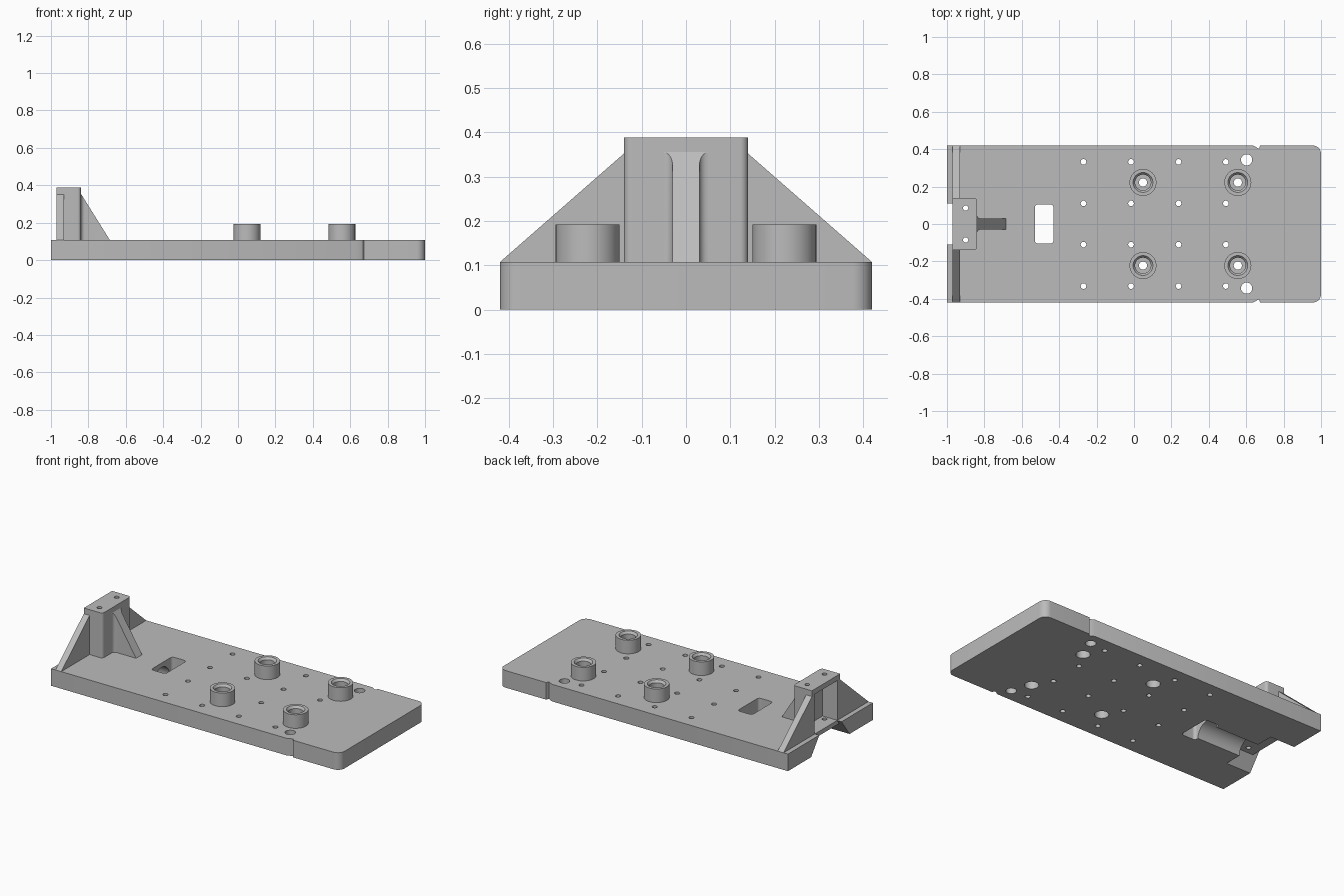
import bpy, bmesh, math
from math import sin, cos, pi

if "Cube" in bpy.data.objects:
    bpy.data.objects.remove(bpy.data.objects["Cube"])

grey = bpy.data.materials.new("plain_grey")
grey.use_nodes = True
COLOR = (0.5, 0.5, 0.5, 1)
grey.diffuse_color = COLOR
grey.node_tree.nodes["Principled BSDF"].inputs["Base Color"].default_value = COLOR

TOP = 0.107          # plate thickness
TOWER_TOP = 0.388


def prism(name, pts, axis, lo, hi):
    """Extrude a 2D outline along an axis."""
    place = {"x": lambda a, b, h: (h, a, b),
             "y": lambda a, b, h: (a, h, b),
             "z": lambda a, b, h: (a, b, h)}[axis]
    bm = bmesh.new()
    face = bm.faces.new([bm.verts.new(place(a, b, lo)) for a, b in pts])
    out = bmesh.ops.extrude_face_region(bm, geom=[face])
    step = place(0, 0, hi - lo)
    bmesh.ops.translate(bm, vec=step, verts=[v for v in out["geom"] if isinstance(v, bmesh.types.BMVert)])
    bmesh.ops.recalc_face_normals(bm, faces=bm.faces)
    mesh = bpy.data.meshes.new(name)
    bm.to_mesh(mesh)
    bm.free()
    mesh.materials.append(grey)
    ob = bpy.data.objects.new(name, mesh)
    bpy.context.collection.objects.link(ob)
    return ob


def arc(cx, cy, r, a0, a1, n=8):
    return [(cx + r * cos(a0 + (a1 - a0) * i / n), cy + r * sin(a0 + (a1 - a0) * i / n)) for i in range(n + 1)]


def circle(cx, cy, r, n=32):
    return arc(cx, cy, r, 0, 2 * pi, n)[:-1]


def rect(x0, x1, y0, y1):
    return [(x0, y0), (x1, y0), (x1, y1), (x0, y1)]


def cut(ob, cutter):
    mod = ob.modifiers.new("cut", "BOOLEAN")
    mod.operation, mod.solver, mod.object = "DIFFERENCE", "EXACT", cutter
    bpy.context.view_layer.objects.active = ob
    bpy.ops.object.modifier_apply(modifier=mod.name)
    bpy.data.objects.remove(cutter)


def smooth(ob):
    bpy.ops.object.select_all(action="DESELECT")
    ob.select_set(True)
    bpy.context.view_layer.objects.active = ob
    bpy.ops.object.shade_smooth_by_angle(angle=math.radians(30))


# Base plate outline: rounded far corners and small edge nicks
half = [(1, 0)] + arc(0.955, 0.375, 0.045, 0, pi / 2) + [(0.675, 0.42), (0.668, 0.403), (0.635, 0.42), (-1, 0.42)]
outline = half[1:] + [(x, -y) for x, y in reversed(half[1:])]
plate = prism("base_plate", outline, "z", 0, TOP)

# Dovetail mouth at the end, leaving a thin floor under the tower
slope = 0.08 / TOP


def dovetail(z):
    w0, w1 = 0.19 + slope * 0.02, 0.19 - slope * z
    return [(-w0, -0.02), (w0, -0.02), (w1, z), (-w1, z)]


cut(plate, prism("mouth_cutter", dovetail(0.13), "x", -1.1, -0.97))
cut(plate, prism("pocket_cutter", dovetail(0.08), "x", -0.99, -0.83))

# Rounded window and the round channel leading from it on the underside
r = 0.018
window = (arc(-0.43 - r, 0.105 - r, r, 0, pi / 2) + arc(-0.53 + r, 0.105 - r, r, pi / 2, pi)
          + arc(-0.53 + r, -0.105 + r, r, pi, 1.5 * pi) + arc(-0.43 - r, -0.105 + r, r, 1.5 * pi, 2 * pi))
cut(plate, prism("window_cutter", window, "z", -0.1, 0.2))
channel = [(0.08, -0.05)] + arc(0, 0, 0.08, 0, pi, 24) + [(-0.08, -0.05)]
cut(plate, prism("channel_cutter", channel, "x", -0.86, -0.48))

# Hole pattern in the plate
BOSSES = [(x, y) for x in (0.048, 0.555) for y in (-0.222, 0.222)]
holes = [(x, y, 0.015) for x in (-0.27, -0.016, 0.238, 0.491) for y in (-0.332, -0.11, 0.11, 0.332)]
holes += [(0.602, y, 0.03) for y in (-0.343, 0.343)]
holes += [(x, y, 0.022) for x, y in BOSSES]
holes += [(-0.9, y, 0.014) for y in (-0.085, 0.085)]
for x, y, radius in holes:
    cut(plate, prism("hole_cutter", circle(x, y, radius), "z", -0.1, 0.2))
for x, y in BOSSES:
    cut(plate, prism("counterbore_cutter", circle(x, y, 0.04), "z", -0.1, 0.06))
smooth(plate)


# Bosses: lathed rings with a chamfered counterbore
def lathe(name, cx, cy, profile, n=48):
    bm = bmesh.new()
    rings = [[bm.verts.new((cx + rad * cos(2 * pi * i / n), cy + rad * sin(2 * pi * i / n), z))
              for i in range(n)] for rad, z in profile]
    for a, b in zip(rings, rings[1:] + rings[:1]):
        for i in range(n):
            j = (i + 1) % n
            bm.faces.new((a[i], a[j], b[j], b[i]))
    bmesh.ops.recalc_face_normals(bm, faces=bm.faces)
    mesh = bpy.data.meshes.new(name)
    bm.to_mesh(mesh)
    bm.free()
    mesh.materials.append(grey)
    ob = bpy.data.objects.new(name, mesh)
    bpy.context.collection.objects.link(ob)
    smooth(ob)


for i, (x, y) in enumerate(BOSSES):
    lathe(f"boss_{i + 1}", x, y, [(0.022, TOP), (0.072, TOP), (0.072, 0.192), (0.053, 0.192),
                                  (0.042, 0.178), (0.042, 0.135), (0.022, 0.135)])

# Tower: column with softened corners, hollow towards the plate end
c = 0.018
column = ([(-0.97, -0.14)] + arc(-0.84 - c, -0.14 + c, c, -pi / 2, 0)
          + arc(-0.84 - c, 0.14 - c, c, 0, pi / 2) + [(-0.97, 0.14)])
tower = prism("tower", column, "z", TOP, TOWER_TOP)
cut(tower, prism("hollow_cutter", rect(-1.05, -0.868, -0.112, 0.112), "z", 0.05, 0.356))
for y in (-0.085, 0.085):
    cut(tower, prism("screw_cutter", circle(-0.9, y, 0.014), "z", 0.3, 0.5))
smooth(tower)

# Side ribs
for name, s in (("left_rib", 1), ("right_rib", -1)):
    prism(name, [(s * 0.135, TOP), (s * 0.42, TOP), (s * 0.14, 0.352), (s * 0.135, 0.352)], "x", -0.97, -0.93)

# Front fin: flared into the tower, trimmed along its slope
f = 0.02
flare = arc(-0.84 + f, 0.03 + f, f, pi, 1.5 * pi, 6)
plan = [(-0.85, 0.03 + f)] + flare + [(-0.685, 0.03)]
fin = prism("fin", plan + [(x, -y) for x, y in reversed(plan)], "z", TOP, 0.4)
cut(fin, prism("slope_cutter", [(-0.685, TOP), (-0.5, TOP), (-0.5, 0.6), (-0.9, 0.6), (-0.9, 0.454),
                                (-0.84, 0.355)], "y", -0.2, 0.2))
cut(fin, prism("fin_top_cutter", rect(-0.9, -0.8, 0.356, 0.6), "y", -0.2, 0.2))
smooth(fin)
